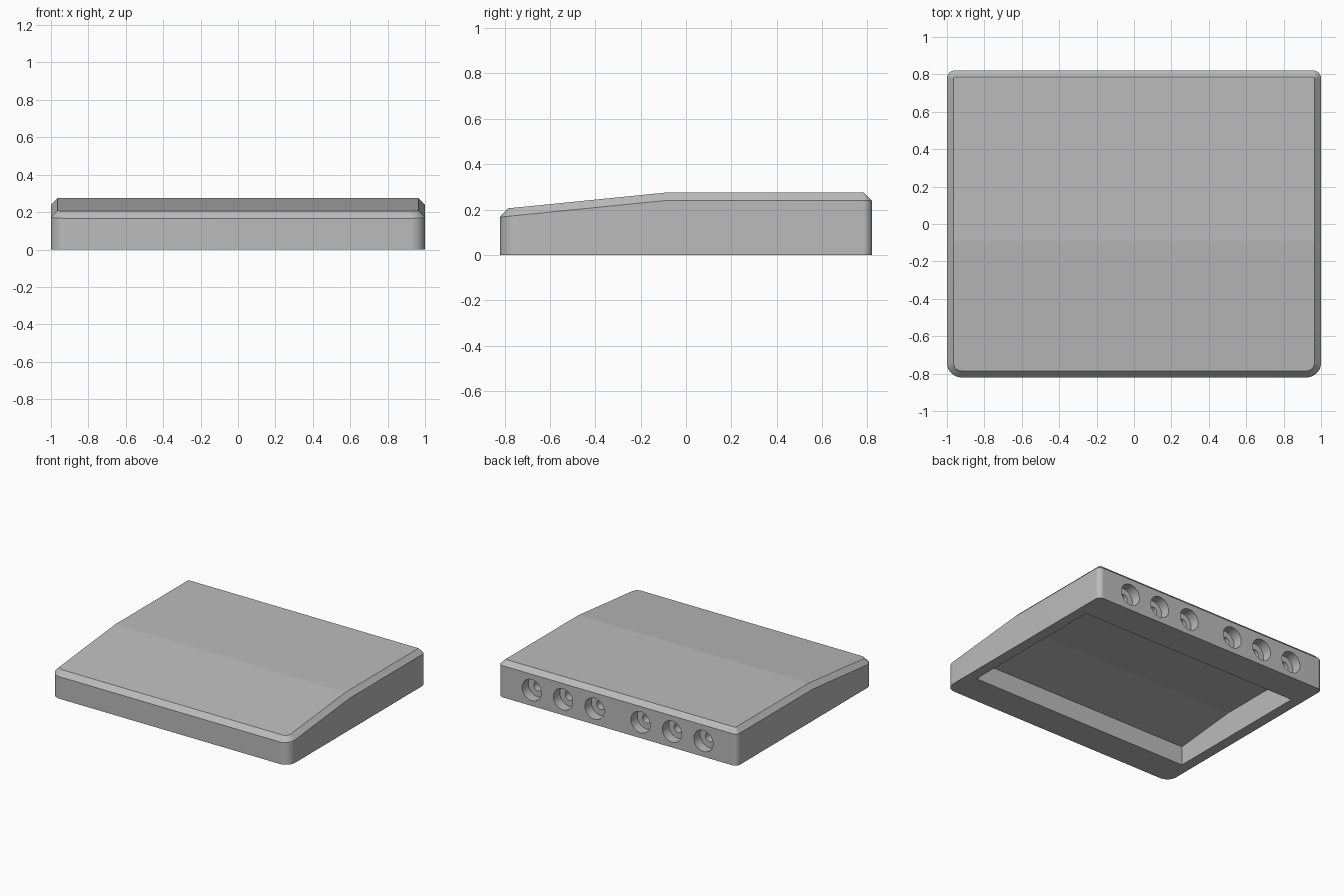
import bpy, bmesh
from math import sin, cos, pi, radians

if "Cube" in bpy.data.objects:
    bpy.data.objects.remove(bpy.data.objects["Cube"], do_unlink=True)

HALF_X, HALF_Y = 1.0, 0.82
CHAMFER = 0.035
RIDGE_Y = -0.09
FRONT_R, BACK_R = 0.078, 0.04

grey = bpy.data.materials.new("light grey plastic")
grey.use_nodes = True
colour = (0.5, 0.5, 0.5, 1)
grey.diffuse_color = colour
grey.node_tree.nodes["Principled BSDF"].inputs["Base Color"].default_value = colour


def top_z(y):
    """Height of the lid: level at the back, sloping down to the front."""
    return 0.275 - 0.1 * max(0, RIDGE_Y - y)


def outline(inset, height):
    """Rounded rectangle ring, with a point on each side at the ridge."""
    hx, hy = HALF_X - inset, HALF_Y - inset
    pts, steps = [], 24
    corners = [(1, 1, BACK_R), (-1, 1, BACK_R), (-1, -1, FRONT_R), (1, -1, FRONT_R)]
    for i, (sx, sy, radius) in enumerate(corners):
        r = radius - inset
        for k in range(steps + 1):
            a = (i + k / steps) * pi / 2
            pts.append((sx * (hx - r) + r * cos(a), sy * (hy - r) + r * sin(a)))
        if i == 1:
            pts.append((-hx, RIDGE_Y))
    pts.append((hx, RIDGE_Y))
    return [(x, y, height(y)) for x, y in pts]


def loft(name, rings, split_end=False):
    """Skin a stack of rings and close both ends."""
    bm = bmesh.new()
    loops = [[bm.verts.new(p) for p in ring] for ring in rings]
    for low, high in zip(loops, loops[1:]):
        for i in range(len(low)):
            j = (i + 1) % len(low)
            bm.faces.new((low[i], low[j], high[j], high[i]))
    bm.faces.new(loops[0][::-1])
    lid = bm.faces.new(loops[-1])
    if split_end:
        a, b = [v for v in lid.verts if abs(v.co.y - RIDGE_Y) < 1e-5]
        bmesh.utils.face_split(lid, a, b)
    bmesh.ops.recalc_face_normals(bm, faces=bm.faces)
    mesh = bpy.data.meshes.new(name)
    bm.to_mesh(mesh)
    bm.free()
    obj = bpy.data.objects.new(name, mesh)
    bpy.context.collection.objects.link(obj)
    mesh.materials.append(grey)
    return obj


def circle(x, y, z, r, n=96):
    return [(x + r * cos(2 * pi * k / n), y, z + r * sin(2 * pi * k / n)) for k in range(n)]


# Wedge-topped housing with a chamfered lid edge
housing = loft("housing", [
    outline(0, lambda y: 0),
    outline(0, lambda y: top_z(y) - CHAMFER),
    outline(CHAMFER, top_z),
], split_end=True)

# Underside cavity, its ceiling following the lid
cavity_y, lid = 0.585, 0.083
profile = [(-cavity_y, -0.1), (cavity_y, -0.1)]
profile += [(y, top_z(y) - lid) for y in (cavity_y, RIDGE_Y, -cavity_y)]
cutters = [loft("cavity_cutter", [[(x, y, z) for y, z in profile] for x in (-0.92, 0.92)])]

# Six stepped socket holes through the back wall
for side in (-1, 1):
    for x in (0.193, 0.457, 0.72):
        steps = [(0.9, 0.08), (0.745, 0.08), (0.745, 0.035), (0.5, 0.035)]
        cutters.append(loft("socket_cutter", [circle(side * x, y, 0.12, r) for y, r in steps]))

bpy.ops.object.select_all(action="DESELECT")
bpy.context.view_layer.objects.active = housing
housing.select_set(True)
for cutter in cutters:
    cutter.hide_render = True
    mod = housing.modifiers.new("cut", "BOOLEAN")
    mod.operation, mod.solver, mod.object = "DIFFERENCE", "EXACT", cutter
    bpy.ops.object.modifier_apply(modifier=mod.name)
    bpy.data.objects.remove(cutter, do_unlink=True)

# Round corners and bores smooth, every crease crisp
bpy.ops.object.shade_smooth_by_angle(angle=radians(4.5))
